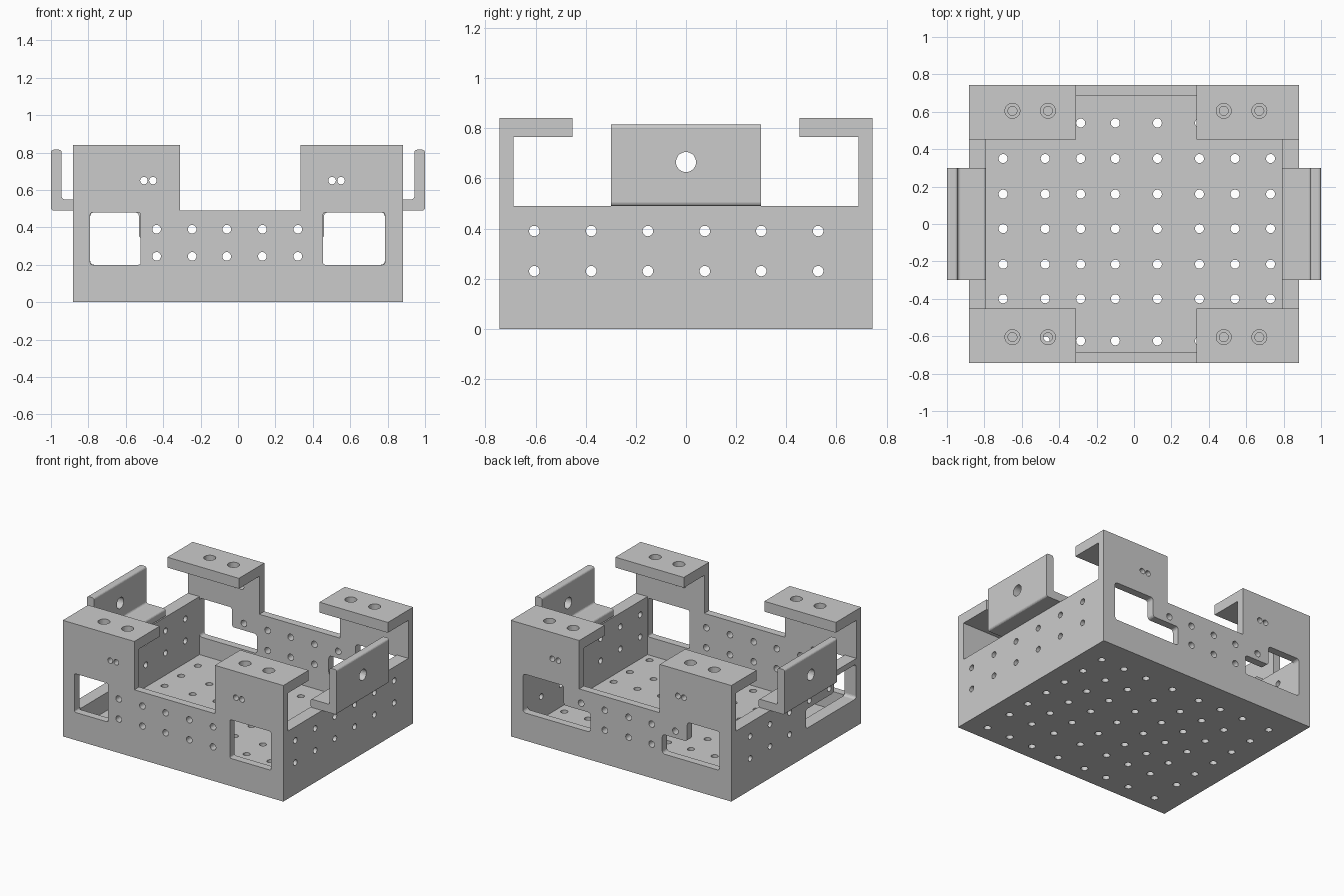
import bpy, bmesh, math
from mathutils import Vector

if "Cube" in bpy.data.objects:
    bpy.data.objects.remove(bpy.data.objects["Cube"], do_unlink=True)

grey = bpy.data.materials.new("plain grey")
grey.use_nodes = True
COLOUR = (0.6, 0.6, 0.6, 1)
grey.diffuse_color = COLOUR
grey.node_tree.nodes["Principled BSDF"].inputs["Base Color"].default_value = COLOUR

# Main dimensions
X, Y = 0.883, 0.743           # outer half sizes of the tray
XI, YI = 0.79, 0.688          # inner half sizes
FLOOR, LOW, TAB, TOP = 0.07, 0.49, 0.765, 0.84
GAP = (-0.31, 0.335)          # lowered middle of front and back walls


def rect(a0, b0, a1, b1):
    return [(a0, b0), (a1, b0), (a1, b1), (a0, b1)]


def circle(a, b, r, n=20):
    return [(a + r * math.cos(2 * math.pi * i / n), b + r * math.sin(2 * math.pi * i / n)) for i in range(n)]


def rounded(points, r, steps=4):
    """Fillet every corner of a right-angled outline."""
    out = []
    for i, p in enumerate(points):
        p = Vector(p)
        u = (Vector(points[i - 1]) - p).normalized() * r
        v = (Vector(points[(i + 1) % len(points)]) - p).normalized() * r
        for k in range(steps + 1):
            t = k / steps * math.pi / 2
            out.append(tuple(p + u * (1 - math.sin(t)) + v * (1 - math.cos(t))))
    return out


def place(axis, a, b, c):
    return {"x": (c, a, b), "y": (a, c, b), "z": (a, b, c)}[axis]


def prism(name, outlines, axis, lo, hi):
    """Extrude outlines along an axis into one object."""
    bm = bmesh.new()
    for pts in outlines:
        face = bm.faces.new([bm.verts.new(place(axis, a, b, lo)) for a, b in pts])
        ext = bmesh.ops.extrude_face_region(bm, geom=[face])
        verts = [g for g in ext["geom"] if isinstance(g, bmesh.types.BMVert)]
        bmesh.ops.translate(bm, verts=verts, vec=place(axis, 0, 0, hi - lo))
    bmesh.ops.recalc_face_normals(bm, faces=bm.faces)
    mesh = bpy.data.meshes.new(name)
    bm.to_mesh(mesh)
    bm.free()
    mesh.materials.append(grey)
    obj = bpy.data.objects.new(name, mesh)
    bpy.context.collection.objects.link(obj)
    return obj


def cut(obj, outlines, axis, lo, hi):
    """Cut prisms out of a part, then discard the cutter."""
    cutter = prism("cutter", outlines, axis, lo, hi)
    cutter.hide_render = True
    mod = obj.modifiers.new("holes", "BOOLEAN")
    mod.operation, mod.solver, mod.object = "DIFFERENCE", "EXACT", cutter
    bpy.context.view_layer.objects.active = obj
    bpy.ops.object.modifier_apply(modifier=mod.name)
    bpy.data.objects.remove(cutter, do_unlink=True)


# Perforated floor
floor = prism("floor_plate", [rect(-XI, -YI, XI, YI)], "z", 0, FLOOR)
cols = (-0.70, -0.475, -0.285, -0.10, 0.125, 0.35, 0.54, 0.73)
rows = (-0.625, -0.40, -0.215, -0.025, 0.16, 0.35, 0.54)
cut(floor, [circle(x, y, 0.024) for x in cols for y in rows], "z", -0.1, 0.2)

# Front and back walls with tall ends, windows and holes
wall = [(-X, 0), (X, 0), (X, TOP), (GAP[1], TOP), (GAP[1], LOW),
        (GAP[0], LOW), (GAP[0], TOP), (-X, TOP)]
slots = [circle(x, 0.65, 0.02) for x in (-0.503, -0.455, 0.503, 0.551)]
grid = [(x, z) for x in (-0.435, -0.245, -0.06, 0.13, 0.32) for z in (0.245, 0.39)]


def l_window(outer, step, inner, low, mid, high):
    return rounded([(outer, low), (inner, low), (inner, mid), (step, mid), (step, high), (outer, high)], 0.02)


for name, s in (("front", -1), ("back", 1)):
    w = prism(name + "_wall", [wall], "y", *sorted((s * YI, s * Y)))
    if s < 0:
        windows = [rounded(rect(-XI, 0.2, -0.52, 0.48), 0.012), rounded(rect(0.455, 0.2, 0.785, 0.48), 0.012)]
        holes = grid
    else:
        windows = [l_window(-XI, -0.53, -0.33, 0.2, 0.34, 0.48),
                   l_window(0.785, 0.46, 0.245, 0.2, 0.34, 0.48)]
        holes = [(x, z) for x, z in grid if z > 0.3 or abs(x) < 0.3]
    cut(w, windows + slots + [circle(x, z, 0.023) for x, z in holes], "y", s * 0.72 - 0.1, s * 0.72 + 0.1)

    # Inward tabs with stepped screw holes
    for side, x0, x1, screws in (("right", -X, GAP[0], (-0.65, -0.46)), ("left", GAP[1], X, (0.48, 0.67))):
        tab = prism(f"{name}_{side}_tab", [rect(x0, s * YI, x1, s * 0.453)], "z", TAB, TOP)
        cut(tab, [circle(x, s * 0.605, 0.024, 24) for x in screws], "z", TAB - 0.1, TOP + 0.1)
        cut(tab, [circle(x, s * 0.605, 0.04, 24) for x in screws], "z", TOP - 0.04, TOP + 0.1)

# Side walls and their upright brackets
for name, s in (("right", -1), ("left", 1)):
    w = prism(name + "_side_wall", [rect(-YI, 0, YI, LOW)], "x", *sorted((s * XI, s * X)))
    holes = [(y, z) for y in (-0.605, -0.378, -0.152, 0.075, 0.3, 0.527) for z in (0.23, 0.39)]
    cuts = []
    if s < 0:
        cuts = [l_window(-0.685, -0.43, -0.11, 0.2, 0.34, 0.45)]
        holes = [(y, z) for y, z in holes if y > -0.1 or (z > 0.3 and y > -0.42)]
    cut(w, cuts + [circle(y, z, 0.021) for y, z in holes], "x", s * 0.84 - 0.1, s * 0.84 + 0.1)

    profile = [(s * XI, LOW), (s, LOW), (s, 0.815), (s * 0.943, 0.815), (s * 0.943, 0.55), (s * XI, 0.55)]
    b = prism(name + "_bracket", [rounded(profile, 0.015)], "y", -0.3, 0.3)
    cut(b, [circle(0, 0.665, 0.04, 28)], "x", s * 0.97 - 0.1, s * 0.97 + 0.1)
